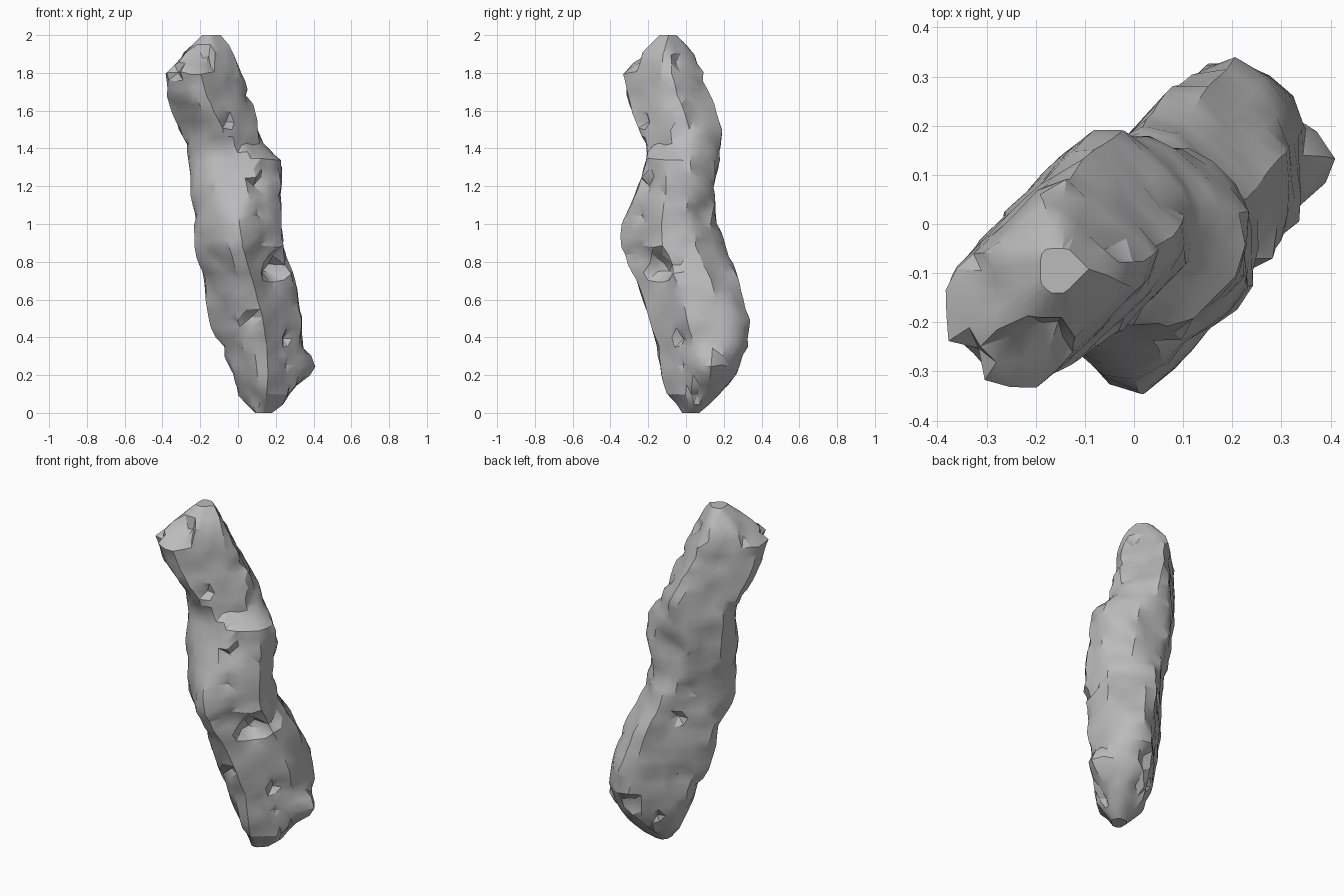
import bpy, bmesh, math, random
from mathutils import Vector, noise

random.seed(4)
default = bpy.data.objects.get("Cube")
if default:
    bpy.data.objects.remove(default)

# Cross-sections in hundredths: height, then low/high limits along
# x, y, the long diagonal (x+y) and the short diagonal (y-x)
SECTIONS = [
    (0, 9, 18, -2, 7, 6, 16, -11, -3),
    (10, 0, 28, -11, 17, 2, 28, -19, 6),
    (20, -3, 34, -13, 27, -2, 36, -21, 10),
    (35, -9, 35, -15, 33, -7, 41, -21, 12),
    (50, -18, 33, -20, 34, -13, 40, -23, 13),
    (70, -18, 30, -27, 28, -18, 30, -24, 14),
    (88, -23, 24, -35, 22, -26, 20, -27, 14),
    (100, -23, 23, -34, 16, -27, 18, -26, 15),
    (120, -25, 23, -25, 15, -27, 20, -24, 19),
    (134, -26, 23, -21, 18, -27, 17, -22, 20),
    (142, -27, 14, -21, 19, -27, 14, -14, 20),
    (150, -32, 11, -25, 19, -28, 12, -13, 20),
    (168, -38, 8, -32, 14, -40, 2, -10, 19),
    (180, -38, 2, -33, 9, -44, -3, -10, 19),
    (190, -29, 0, -24, 5, -35, -8, -8, 17),
    (200, -19, -9, -14, -5, -22, -13, 0, 9),
]
SIDES = 24
STEP = 0.045
D = math.sqrt(0.5)
AXES = [Vector((1, 0)), Vector((0, 1)), Vector((D, D)), Vector((-D, D))]

# Local dents and spurs: position, push, radius
PUSHES = [
    ((0.36, 0.13, 0.25), (0.07, 0.0, 0.0), 0.09),
    ((0.20, -0.13, 0.78), (-0.07, 0.06, 0.0), 0.10),
    ((0.08, -0.22, 0.85), (-0.03, 0.06, 0.0), 0.08),
    ((0.10, -0.15, 1.25), (-0.03, 0.05, 0.0), 0.08),
    ((0.20, 0.10, 1.05), (-0.04, 0.0, 0.0), 0.09),
    ((0.15, 0.33, 0.28), (0.0, -0.05, 0.0), 0.08),
    ((-0.20, -0.24, 1.88), (0.03, 0.04, -0.02), 0.08),
]


def ring_points(row):
    """Outline of the region inside all the limits of one section."""
    height, limits = row[0], [(row[i], row[i + 1]) for i in (1, 3, 5, 7)]
    u, w = sum(limits[2]) / 2, sum(limits[3]) / 2
    centre = AXES[2] * u + AXES[3] * w
    points = []
    for i in range(SIDES):
        angle = math.tau * i / SIDES
        ray = Vector((math.cos(angle), math.sin(angle)))
        reach = 9.0
        for axis, (low, high) in zip(AXES, limits):
            slope = ray.dot(axis)
            if abs(slope) > 0.01:
                edge = high if slope > 0 else low
                reach = min(reach, max(0.01, (edge - centre.dot(axis)) / slope))
        flat = centre + ray * reach
        points.append((Vector((flat.x, flat.y, height)), Vector((ray.x, ray.y, 0))))
    return points


def roughen(point, out):
    """Add uneven lumps, chips and the local dents."""
    if 0.05 < point.z < 1.95:
        point = point + out * (0.016 * noise.noise(point * 9) - 0.002)
        if random.random() < 0.05:
            point = point - out * random.uniform(0.01, 0.035)
        point.z += random.uniform(-0.008, 0.008)
    for spot, push, radius in PUSHES:
        fall = 1 - (point - Vector(spot)).length / radius
        if fall > 0:
            point = point + Vector(push) * min(1, fall * 1.6)
    return point


# Rough column lofted through the sections
bm = bmesh.new()
rows = []
for a, b in zip(SECTIONS, SECTIONS[1:]):
    count = max(1, round((b[0] - a[0]) / 100 / STEP))
    for k in range(count):
        t = k / count
        rows.append([(p + (q - p) * t) / 100 for p, q in zip(a, b)])
rows.append([v / 100 for v in SECTIONS[-1]])
rings = [[bm.verts.new(roughen(p, o)) for p, o in ring_points(r)] for r in rows]
for low, high in zip(rings, rings[1:]):
    for i in range(SIDES):
        j = (i + 1) % SIDES
        bm.faces.new((low[i], low[j], high[j], high[i]))
bm.faces.new(list(reversed(rings[0])))
bm.faces.new(rings[-1])
bmesh.ops.triangulate(bm, faces=bm.faces[:])
bmesh.ops.recalc_face_normals(bm, faces=bm.faces[:])
mesh = bpy.data.meshes.new("rough_column")
bm.to_mesh(mesh)
bm.free()
column = bpy.data.objects.new("rough_column", mesh)
bpy.context.collection.objects.link(column)

# Plain grey stone
stone = bpy.data.materials.new("stone_grey")
stone.use_nodes = True
colour = (0.5, 0.5, 0.5, 1)
stone.diffuse_color = colour
stone.node_tree.nodes["Principled BSDF"].inputs["Base Color"].default_value = colour
mesh.materials.append(stone)

bpy.context.view_layer.objects.active = column
column.select_set(True)
bpy.ops.object.shade_smooth_by_angle(angle=math.radians(30))
